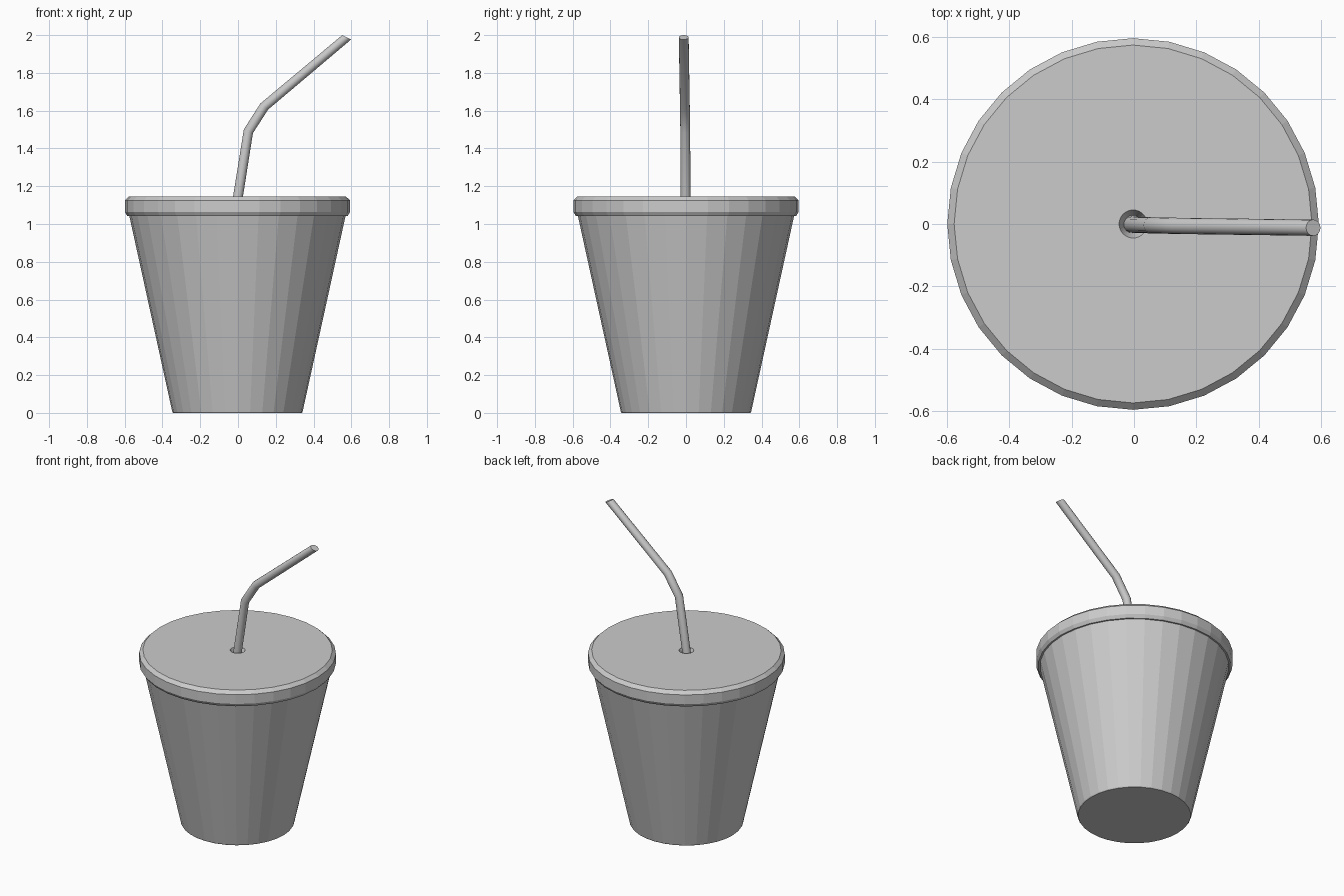
import bpy, bmesh, math
from mathutils import Vector

if "Cube" in bpy.data.objects:
    bpy.data.objects.remove(bpy.data.objects["Cube"])

CX = -0.003  # cup axis


def finish(name, bm):
    bmesh.ops.recalc_face_normals(bm, faces=bm.faces[:])
    mesh = bpy.data.meshes.new(name)
    bm.to_mesh(mesh)
    bm.free()
    obj = bpy.data.objects.new(name, mesh)
    bpy.context.collection.objects.link(obj)
    return obj


def loft(name, rings):
    """Skin a list of equal-length rings of points and cap both ends."""
    bm = bmesh.new()
    loops = [[bm.verts.new(p) for p in ring] for ring in rings]
    n = len(loops[0])
    for a, b in zip(loops, loops[1:]):
        for i in range(n):
            j = (i + 1) % n
            bm.faces.new((a[i], a[j], b[j], b[i]))
    bm.faces.new(loops[0][::-1])
    bm.faces.new(loops[-1])
    return finish(name, bm)


def circle(center, radius, sides, tilt=0.0):
    """Circle whose normal leans from +z towards +x by tilt degrees."""
    t = math.radians(tilt)
    u = Vector((math.cos(t), 0, -math.sin(t)))
    v = Vector((0, 1, 0))
    c = Vector(center)
    steps = [2 * math.pi * i / sides for i in range(sides)]
    return [c + radius * (math.cos(a) * u + math.sin(a) * v) for a in steps]


def lathe(name, profile, sides=32):
    return loft(name, [circle((CX, 0, z), r, sides) for r, z in profile])


# tapered cup
lathe("cup", [(0.341, 0.0), (0.345, 0.006), (0.574, 1.05)])

# lid with chamfered rim and a small recessed straw hole
lathe("lid", [(0.572, 1.042), (0.583, 1.042), (0.596, 1.063), (0.596, 1.125),
              (0.574, 1.146), (0.045, 1.146), (0.028, 1.10)])

# bent straw: centre, tilt of each cross-section
path = [((-0.012, -0.002, 1.07), 9),
        ((0.055, -0.004, 1.491), 22),
        ((0.139, -0.006, 1.622), 38),
        ((0.575, -0.012, 1.988), 27)]
straw = loft("straw", [circle(c, 0.026, 16, t) for c, t in path])
for poly in straw.data.polygons:
    poly.use_smooth = len(poly.vertices) == 4
bpy.context.view_layer.objects.active = straw
straw.select_set(True)
bpy.ops.object.shade_smooth_by_angle(angle=math.radians(25))
